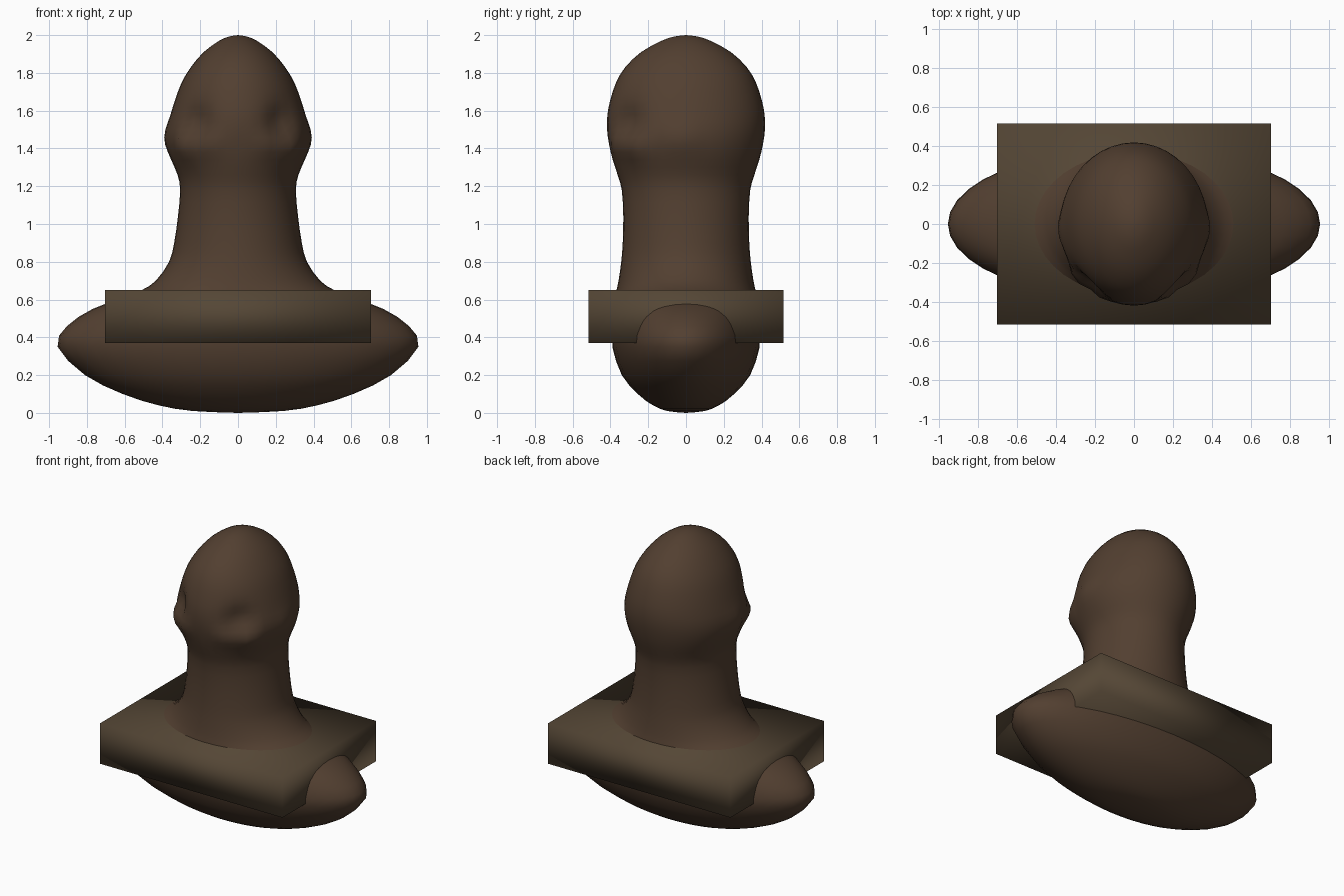
import bpy
import bmesh
import math
from mathutils import Vector

SEGMENTS = 40
STEPS = 2

if "Cube" in bpy.data.objects:
    bpy.data.objects.remove(bpy.data.objects["Cube"], do_unlink=True)


def make_material(name, colour):
    mat = bpy.data.materials.new(name)
    mat.use_nodes = True
    mat.diffuse_color = colour
    shader = mat.node_tree.nodes["Principled BSDF"]
    shader.inputs["Base Color"].default_value = colour
    shader.inputs["Roughness"].default_value = 0.6
    return mat


def finish(bm, name, mat):
    bmesh.ops.recalc_face_normals(bm, faces=bm.faces)
    for face in bm.faces:
        face.smooth = True
    mesh = bpy.data.meshes.new(name)
    bm.to_mesh(mesh)
    bm.free()
    mesh.materials.append(mat)
    obj = bpy.data.objects.new(name, mesh)
    bpy.context.collection.objects.link(obj)
    return obj


def spline(points, steps):
    """Catmull-Rom curve through the points."""
    pts = [Vector(p) for p in points]
    pts = [pts[0] * 2 - pts[1]] + pts + [pts[-1] * 2 - pts[-2]]
    out = []
    for a, b, c, d in zip(pts, pts[1:], pts[2:], pts[3:]):
        for i in range(steps):
            t = i / steps
            out.append((b * 2 + (c - a) * t + (a * 2 - b * 5 + c * 4 - d) * t**2
                        + (b * 3 - a - c * 3 + d) * t**3) / 2)
    return out + [pts[-2]]


# Bust outline: height, half width, half depth
PROFILE = [
    (0, 0, 0), (0.01, 0.24, 0.1), (0.04, 0.42, 0.175), (0.1, 0.61, 0.255),
    (0.2, 0.81, 0.34), (0.35, 0.955, 0.39), (0.46, 0.905, 0.385),
    (0.55, 0.77, 0.38), (0.61, 0.61, 0.375), (0.65, 0.51, 0.368),
    (0.7, 0.435, 0.357), (0.8, 0.365, 0.343), (0.9, 0.338, 0.335),
    (1.04, 0.318, 0.332), (1.18, 0.306, 0.34), (1.26, 0.32, 0.362),
    (1.34, 0.352, 0.388), (1.42, 0.374, 0.407), (1.5, 0.375, 0.418),
    (1.58, 0.356, 0.416), (1.66, 0.332, 0.4), (1.75, 0.298, 0.37),
    (1.83, 0.25, 0.322), (1.91, 0.182, 0.238), (1.97, 0.1, 0.13),
    (1.993, 0.045, 0.06), (2, 0, 0),
]

# Face relief, mirrored on both sides: centre, radius, height
RELIEF = [
    ((0.23, -0.32, 1.54), 0.085, -0.05),   # eye hollow
    ((0.29, -0.28, 1.41), 0.075, 0.035),   # cheek
    ((0.16, -0.37, 1.42), 0.06, 0.02),     # muzzle
    ((0.385, -0.03, 1.45), 0.08, 0.016),   # side of the jaw
]


def sculpt(p):
    out = Vector((p.x, p.y, 0))
    if p.z < 1.1 or out.length < 0.001:
        return p
    amount = 0
    for centre, radius, height in RELIEF:
        d = (Vector((abs(p.x), p.y, p.z)) - Vector(centre)).length / radius
        amount += height * math.exp(-d * d)
    return p + out.normalized() * amount


# Head, neck and shoulders as one smooth loft
bm = bmesh.new()
curve = spline(PROFILE, STEPS)
rings = []
for z, rx, ry in curve[1:-1]:
    ring = []
    for i in range(SEGMENTS):
        a = math.tau * i / SEGMENTS
        p = Vector((rx * math.cos(a), ry * math.sin(a), max(z, 0.002)))
        ring.append(bm.verts.new(sculpt(p)))
    rings.append(ring)
bottom = bm.verts.new((0, 0, 0))
top = bm.verts.new((0, 0, 2))
for i in range(SEGMENTS):
    j = (i + 1) % SEGMENTS
    bm.faces.new((bottom, rings[0][j], rings[0][i]))
    bm.faces.new((top, rings[-1][i], rings[-1][j]))
    for low, high in zip(rings, rings[1:]):
        bm.faces.new((low[i], low[j], high[j], high[i]))
finish(bm, "bust", make_material("dark_brown", (0.085, 0.05, 0.03, 1)))

# Block across the shoulders, shaded smooth over its corners
bm = bmesh.new()
bmesh.ops.create_cube(bm, size=1)
bmesh.ops.scale(bm, vec=(1.408, 1.032, 0.28), verts=bm.verts)
bmesh.ops.translate(bm, vec=(0, 0, 0.51), verts=bm.verts)
finish(bm, "shoulder_block", make_material("olive_brown", (0.09, 0.062, 0.036, 1)))
